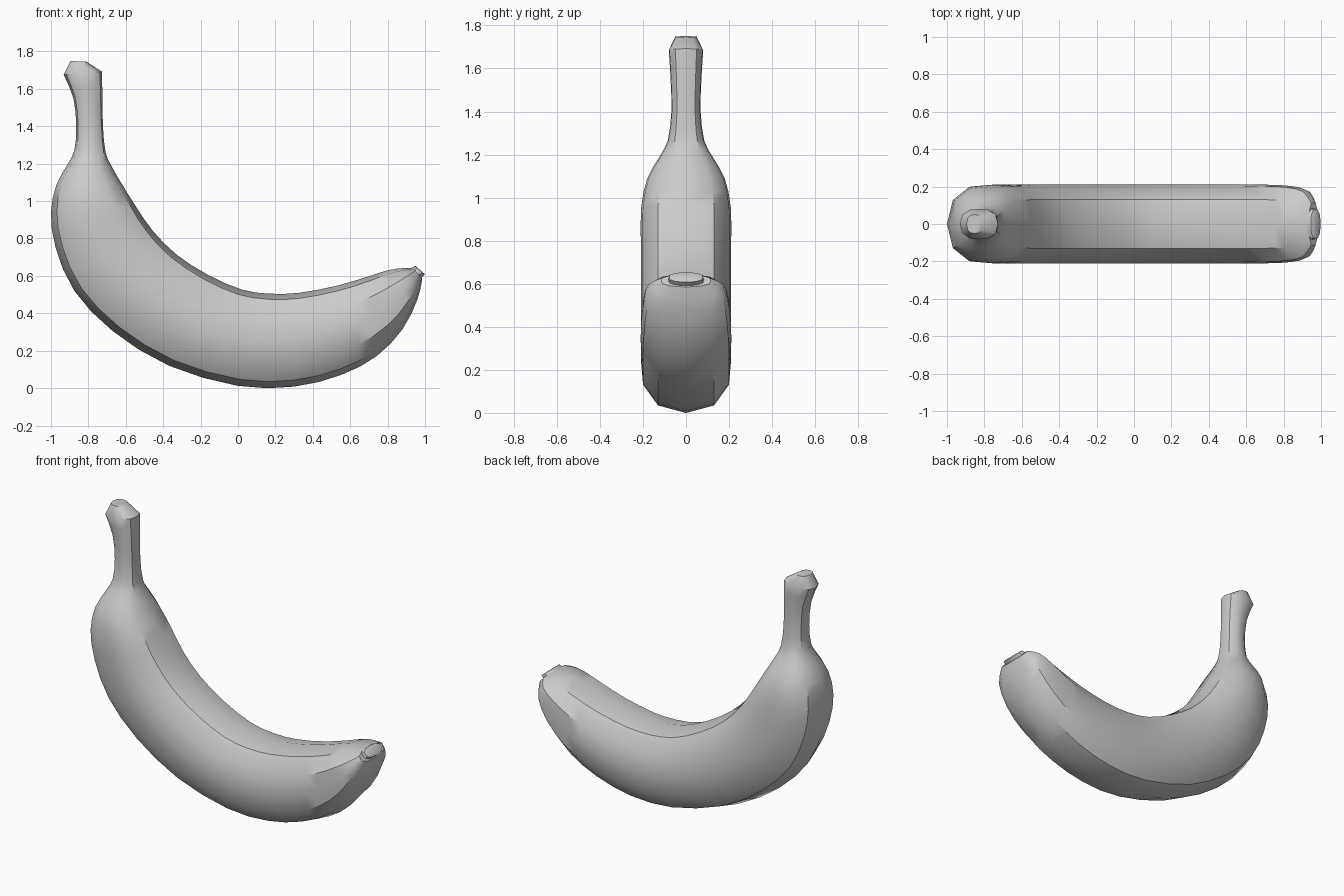
import bpy, bmesh
from mathutils import Vector

if "Cube" in bpy.data.objects:
    bpy.data.objects.remove(bpy.data.objects["Cube"])

# Half cross-section: (fraction from outer to inner edge, fraction of half width)
HALF = [(0, 0), (.07, .62), (.26, .95), (.5, 1), (.74, .96), (.94, .62), (1, 0)]
SECTION = HALF + [(t, -w) for t, w in HALF[-2:0:-1]]

# Stations: outer x, outer z, inner x, inner z, half width
BODY = [
    (-.895, 1.75, -.81, 1.745, .05),
    (-.932, 1.675, -.727, 1.692, .08),
    (-.88, 1.55, -.725, 1.56, .072),
    (-.865, 1.4, -.722, 1.4, .068),
    (-.875, 1.27, -.708, 1.26, .085),
    (-.915, 1.19, -.675, 1.185, .125),
    (-.97, 1.09, -.62, 1.09, .18),
    (-1, .94, -.545, .97, .208),
    (-.975, .75, -.455, .84, .21),
    (-.875, .52, -.33, .715, .21),
    (-.67, .305, -.16, .605, .21),
    (-.37, .12, .02, .527, .21),
    (.0, .012, .17, .505, .21),
    (.3, .008, .33, .51, .21),
    (.55, .07, .53, .548, .21),
    (.74, .17, .69, .595, .21),
    (.88, .315, .80, .63, .203),
    (.96, .475, .885, .642, .18),
    (.985, .585, .935, .642, .115),
]
TIP = [(.975, .585, .92, .64, .085), (.998, .607, .945, .653, .078),
       (.997, .611, .95, .652, .07)]


def refine(stations, steps):
    """Catmull-Rom interpolation between stations."""
    p = [Vector(s) for s in stations]
    p = [2 * p[0] - p[1]] + p + [2 * p[-1] - p[-2]]
    out = []
    for a, b, c, d in zip(p, p[1:], p[2:], p[3:]):
        for k in range(steps):
            t = k / steps
            out.append(.5 * (2 * b + (c - a) * t + (2 * a - 5 * b + 4 * c - d) * t**2
                             + (3 * b - a - 3 * c + d) * t**3))
    return out + [p[-2]]


def loft(name, stations):
    bm = bmesh.new()
    rings = [[bm.verts.new((ox + (ix - ox) * t, w * f, oz + (iz - oz) * t))
              for t, f in SECTION] for ox, oz, ix, iz, w in stations]
    n = len(SECTION)
    for r, s in zip(rings, rings[1:]):
        for i in range(n):
            bm.faces.new((r[i], r[(i + 1) % n], s[(i + 1) % n], s[i]))
    bm.faces.new(rings[0])
    bm.faces.new(rings[-1])
    bmesh.ops.recalc_face_normals(bm, faces=bm.faces)
    me = bpy.data.meshes.new(name)
    bm.to_mesh(me)
    bm.free()
    ob = bpy.data.objects.new(name, me)
    bpy.context.collection.objects.link(ob)
    bpy.ops.object.select_all(action='DESELECT')
    ob.select_set(True)
    bpy.context.view_layer.objects.active = ob
    bpy.ops.object.shade_smooth_by_angle(angle=.61)
    return ob


# Fruit with its stem, stem cap kept crisp
loft("banana_body", BODY[:1] + [tuple(v) for v in refine(BODY[1:], 2)])
# Small blossom end plate
loft("blossom_end", TIP)
